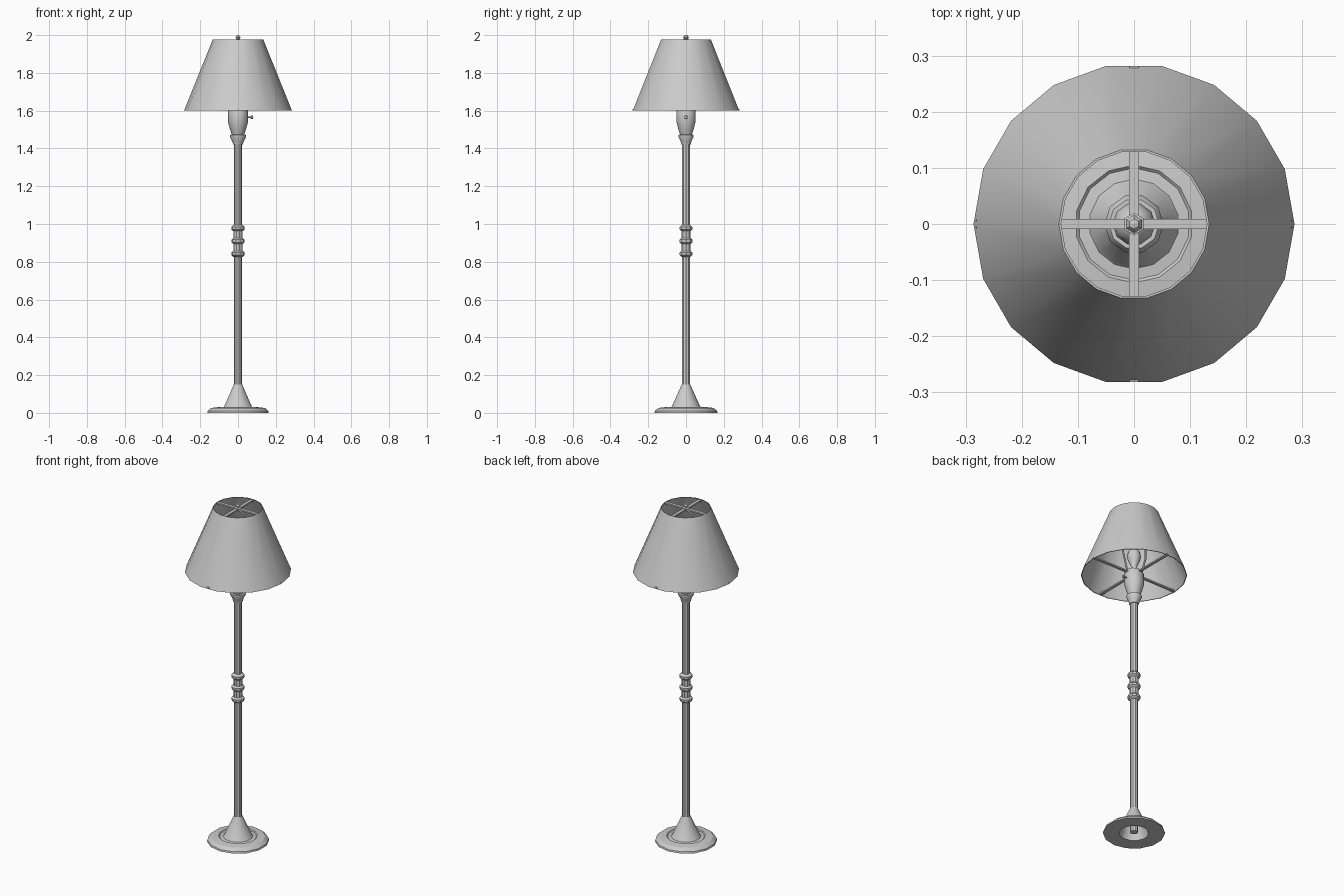
import bpy, bmesh, math
from mathutils import Matrix, Vector

if "Cube" in bpy.data.objects:
    bpy.data.objects.remove(bpy.data.objects["Cube"], do_unlink=True)

grey = bpy.data.materials.new("light_grey")
grey.use_nodes = True
grey.diffuse_color = (0.6, 0.6, 0.6, 1)
grey.node_tree.nodes["Principled BSDF"].inputs["Base Color"].default_value = (0.6, 0.6, 0.6, 1)


def finish(name, bm, smooth=35):
    bmesh.ops.remove_doubles(bm, verts=bm.verts, dist=0.0002)
    bmesh.ops.recalc_face_normals(bm, faces=bm.faces)
    mesh = bpy.data.meshes.new(name)
    bm.to_mesh(mesh)
    bm.free()
    mesh.materials.append(grey)
    ob = bpy.data.objects.new(name, mesh)
    bpy.context.collection.objects.link(ob)
    if smooth:
        bpy.ops.object.select_all(action="DESELECT")
        ob.select_set(True)
        bpy.context.view_layer.objects.active = ob
        bpy.ops.object.shade_smooth_by_angle(angle=math.radians(smooth))
    return ob


def lathe(name, profile, sides, start=0.0, closed=False, smooth=35):
    """Turn a (radius, height) profile around the z axis."""
    bm = bmesh.new()
    turn = Matrix.Rotation(start, 3, "Z")
    verts = [bm.verts.new(turn @ Vector((r, 0, z))) for r, z in profile]
    pairs = list(zip(verts, verts[1:]))
    if closed:
        pairs.append((verts[-1], verts[0]))
    edges = [bm.edges.new(p) for p in pairs]
    bmesh.ops.spin(bm, geom=verts + edges, cent=(0, 0, 0), axis=(0, 0, 1),
                   angle=math.tau, steps=sides)
    return finish(name, bm, smooth)


def bar(name, size, z, angle):
    bm = bmesh.new()
    bmesh.ops.create_cube(bm, size=1)
    bmesh.ops.scale(bm, vec=size, verts=bm.verts)
    bmesh.ops.rotate(bm, matrix=Matrix.Rotation(angle, 3, "Z"), verts=bm.verts)
    bmesh.ops.translate(bm, vec=(0, 0, z), verts=bm.verts)
    return finish(name, bm, 0)


# Hollow foot with a flared cone
lathe("base", [(0.08, 0), (0.167, 0), (0.165, 0.01), (0.147, 0.026), (0.105, 0.031),
               (0.1, 0.026), (0.08, 0.028), (0.074, 0.036), (0.023, 0.15),
               (0.018, 0.15), (0.068, 0.036)], 14, math.pi / 2, closed=True)

# Pole and its turned rings
lathe("pole", [(0, 0.005), (0.021, 0.005), (0.021, 1.44), (0, 1.44)], 10)
rings = [(0.021, 0.825)]
for z in (0.842, 0.91, 0.978):
    rings += [(0.025, z - 0.016), (0.035, z - 0.007), (0.035, z + 0.007), (0.025, z + 0.016)]
rings.append((0.021, 0.995))
lathe("pole_rings", rings, 10)

# Collar, socket and bulb
lathe("collar", [(0, 1.42), (0.026, 1.42), (0.03, 1.437), (0.042, 1.46), (0.042, 1.472),
                 (0.032, 1.475), (0, 1.475)], 10)
lathe("socket", [(0, 1.47), (0.033, 1.475), (0.042, 1.5), (0.053, 1.54), (0.053, 1.61),
                 (0.045, 1.622), (0, 1.622)], 10)
lathe("bulb", [(0, 1.62), (0.017, 1.62), (0.017, 1.655), (0.034, 1.695), (0.038, 1.72),
               (0.031, 1.745), (0.016, 1.76), (0, 1.764)], 10, smooth=50)

# Switch on the left of the socket
switch = lathe("switch", [(0, 0.045), (0.004, 0.045), (0.004, 0.066), (0.01, 0.069),
                          (0.008, 0.079), (0, 0.081)], 6)
switch.data.transform(Matrix.Translation((0, 0, 1.565)) @ Matrix.Rotation(math.pi / 2, 4, "Y"))

# Wire harp that carries the shade
path = bpy.data.curves.new("harp", "CURVE")
path.dimensions = "3D"
path.bevel_depth = 0.005
path.bevel_resolution = 1
path.use_fill_caps = True
side = [(0.045, 1.6), (0.058, 1.65), (0.08, 1.73), (0.08, 1.82), (0.06, 1.91), (0.025, 1.955)]
points = side + [(0, 1.965)] + [(-x, z) for x, z in reversed(side)]
spline = path.splines.new("POLY")
spline.points.add(len(points) - 1)
for p, (x, z) in zip(spline.points, points):
    p.co = (x, 0, z, 1)
path.materials.append(grey)
bpy.context.collection.objects.link(bpy.data.objects.new("harp", path))

# Thin shade with crossed spokes at top and bottom
lathe("shade", [(0.286, 1.6), (0.134, 1.976), (0.13, 1.976), (0.282, 1.6)], 18, closed=True)
for i, label in enumerate(("x", "y")):
    bar("top_spoke_" + label, (0.264, 0.018, 0.008), 1.969, i * math.pi / 2)
    for s in (-1, 1):
        spoke = bar("bottom_spoke", (0.236, 0.016, 0.008), 1.606, 0)
        spoke.data.transform(Matrix.Rotation(i * math.pi / 2, 4, "Z")
                             @ Matrix.Translation((s * 0.164, 0, 0)))

# Finial
lathe("finial", [(0, 1.96), (0.02, 1.965), (0.02, 1.976), (0.009, 1.979), (0.016, 1.988),
                 (0.009, 1.998), (0, 2.0)], 6, math.pi / 6, smooth=0)
